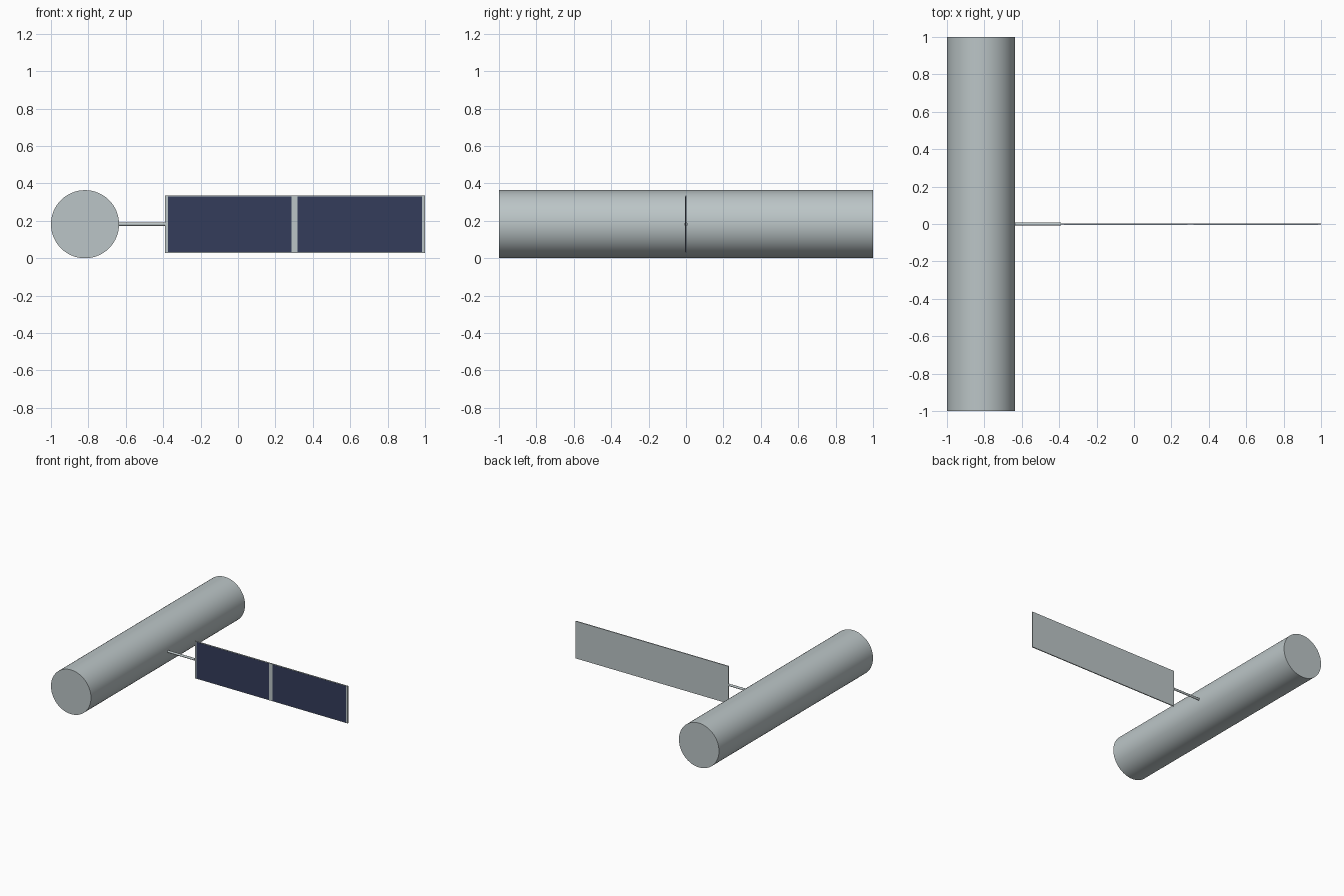
import bpy
import math

if "Cube" in bpy.data.objects:
    bpy.data.objects.remove(bpy.data.objects["Cube"], do_unlink=True)


def make_material(name, rgb):
    mat = bpy.data.materials.new(name)
    mat.use_nodes = True
    color = (*rgb, 1.0)
    mat.diffuse_color = color
    mat.node_tree.nodes["Principled BSDF"].inputs["Base Color"].default_value = color
    return mat


grey = make_material("light grey metal", (0.50, 0.56, 0.57))
navy = make_material("navy solar cell", (0.034, 0.045, 0.105))

RADIUS = 0.182
BODY_X = RADIUS - 1
PANEL_LEFT, PANEL_RIGHT = -0.39, 1.0
HALF_HEIGHT = 0.153
HALF_THICK = 0.004


def rod(name, radius, length, location, rotation, sides):
    bpy.ops.mesh.primitive_cylinder_add(vertices=sides, radius=radius, depth=length,
                                        location=location, rotation=rotation)
    obj = bpy.context.object
    obj.name = name
    obj.data.materials.append(grey)
    bpy.ops.object.shade_smooth_by_angle(angle=math.radians(40))
    return obj


def box(name, x0, x1, y0, y1, half_height, mat):
    bpy.ops.mesh.primitive_cube_add(size=1, location=((x0 + x1) / 2, (y0 + y1) / 2, RADIUS))
    obj = bpy.context.object
    obj.name = name
    obj.scale = (x1 - x0, y1 - y0, half_height * 2)
    bpy.ops.object.transform_apply(location=False, rotation=False, scale=True)
    obj.data.materials.append(mat)
    return obj


# Long cylindrical body lying front to back
rod("body", RADIUS, 2, (BODY_X, 0, RADIUS), (math.pi / 2, 0, 0), 64)

# Thin boom from the body to the panel
boom_start = BODY_X + RADIUS - 0.02
rod("boom", 0.009, PANEL_LEFT - boom_start, ((boom_start + PANEL_LEFT) / 2, 0, RADIUS),
    (0, math.pi / 2, 0), 24)

# Flat panel with two dark cells on its front
box("panel", PANEL_LEFT, PANEL_RIGHT, -HALF_THICK, HALF_THICK, HALF_HEIGHT, grey)
margin, half_gap = 0.015, 0.016
middle = (PANEL_LEFT + PANEL_RIGHT) / 2 - 0.003
for name, x0, x1 in (("inner_cell", PANEL_LEFT + margin, middle - half_gap),
                     ("outer_cell", middle + half_gap, PANEL_RIGHT - margin)):
    box(name, x0, x1, -HALF_THICK - 0.001, -HALF_THICK + 0.001, HALF_HEIGHT - 0.004, navy)
